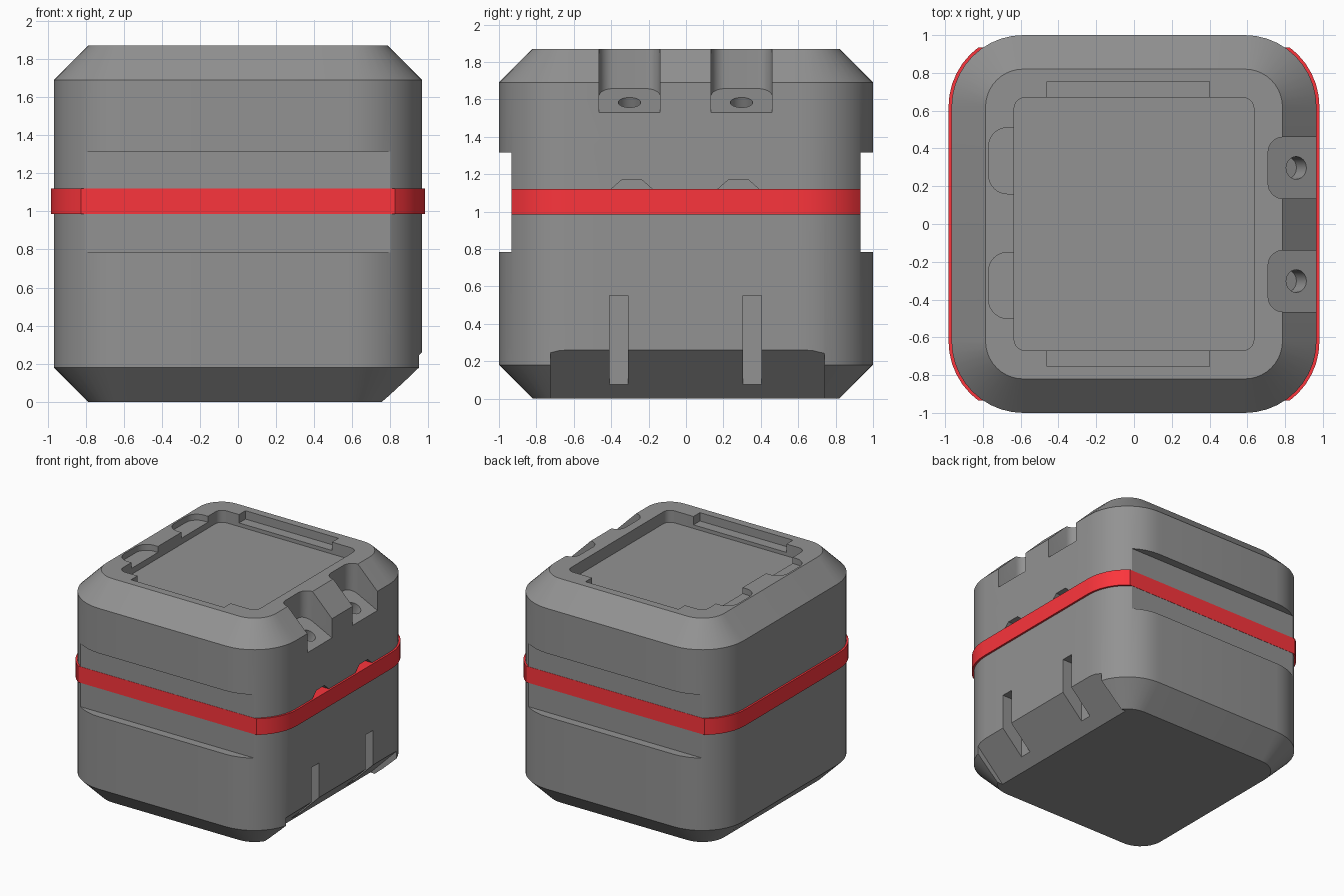
import bpy, bmesh
from math import sin, cos, pi, atan, radians
from mathutils import Matrix

if "Cube" in bpy.data.objects:
    bpy.data.objects.remove(bpy.data.objects["Cube"])


def rounded(x0, x1, y0, y1, r, seg=10):
    """Rounded rectangle outline, counter-clockwise."""
    pts = []
    for k, (cx, cy) in enumerate([(x1 - r, y1 - r), (x0 + r, y1 - r),
                                  (x0 + r, y0 + r), (x1 - r, y0 + r)]):
        for i in range(seg + 1):
            a = pi / 2 * (k + i / seg)
            pts.append((cx + r * cos(a), cy + r * sin(a)))
    return pts


def loft(name, rings):
    """Closed solid through a list of equal-length 3D rings."""
    bm = bmesh.new()
    vr = [[bm.verts.new(p) for p in ring] for ring in rings]
    n = len(vr[0])
    for a, b in zip(vr, vr[1:]):
        for i in range(n):
            bm.faces.new((a[i], a[(i + 1) % n], b[(i + 1) % n], b[i]))
    bm.faces.new(vr[0][::-1])
    bm.faces.new(vr[-1])
    bmesh.ops.recalc_face_normals(bm, faces=bm.faces)
    me = bpy.data.meshes.new(name)
    bm.to_mesh(me)
    bm.free()
    ob = bpy.data.objects.new(name, me)
    bpy.context.collection.objects.link(ob)
    return ob


def prism(name, pts, axis, a, b):
    """Extrude a 2D outline along x, y or z from a to b."""
    place = {'x': lambda u, v, w: (w, u, v),
             'y': lambda u, v, w: (u, w, v),
             'z': lambda u, v, w: (u, v, w)}[axis]
    return loft(name, [[place(u, v, w) for u, v in pts] for w in (a, b)])


def rect(x0, x1, y0, y1):
    return [(x0, y0), (x1, y0), (x1, y1), (x0, y1)]


def cut(ob, cutter):
    cutter.hide_render = True
    m = ob.modifiers.new("cut", 'BOOLEAN')
    m.operation = 'DIFFERENCE'
    m.solver = 'EXACT'
    m.object = cutter
    bpy.context.view_layer.objects.active = ob
    bpy.ops.object.modifier_apply(modifier=m.name)
    bpy.data.objects.remove(cutter, do_unlink=True)


def finish(ob, name, color):
    """One material and smooth shading with sharp edges."""
    mat = bpy.data.materials.new(name)
    mat.diffuse_color = (*color, 1)
    mat.use_nodes = True
    mat.node_tree.nodes["Principled BSDF"].inputs["Base Color"].default_value = mat.diffuse_color
    ob.data.materials.clear()
    ob.data.materials.append(mat)
    ob.data.polygons.foreach_set("material_index", [0] * len(ob.data.polygons))
    bpy.ops.object.select_all(action='DESELECT')
    ob.select_set(True)
    bpy.context.view_layer.objects.active = ob
    bpy.ops.object.shade_smooth_by_angle(angle=radians(25))


# Main body: rounded block with chamfered top and bottom
body = loft("body", [
    [(x, y, z) for x, y in rounded(-.966 + i, .966 - i, -1 + i, 1 - i, .38 - i)]
    for z, i in ((0, .18), (.18, 0), (1.69, 0), (1.87, .18))])

# Flat grooves across front and back
for s in (-1, 1):
    cut(body, prism("groove", rect(-1.2, 1.2, .785, 1.315), 'y', s * .932, s * 1.2))

# Sloped undercut at the lower right side, with two hinge slots
cut(body, prism("undercut", [(.655, -.05), (1.105, -.05), (1.105, .4)], 'y', -.725, .74))
for y in (-.36, .355):
    cut(body, prism("hinge_slot", rect(y - .05, y + .05, .03, .55), 'x', .78, 1.1))

# Top pocket with two long ledges and two finger ledges
cut(body, prism("pocket", rounded(-.635, .635, -.67, .67, .06, 6), 'z', 1.77, 2))
for s in (-1, 1):
    cut(body, prism("long_ledge", rect(-.46, .4, *sorted((s * .6, s * .755))),
                    'z', 1.80, 2.01))
for y in (.335, -.325):
    cut(body, prism("finger_ledge", rounded(-.77, -.5, y - .175, y + .175, .1, 8),
                    'z', 1.82, 2.02))

# Screw notches with sloped floors and screw holes on the upper right
slope = atan(.5)
for y in (-.302, .297):
    outline = rounded(.71, 1.3, y - .163, y + .163, .08, 8)
    cut(body, loft("screw_notch", [
        [(px, py, 1.53 + .5 * (.966 - px)) for px, py in outline],
        [(px, py, 2.03) for px, py in outline]]))
    ring = [(.06 * cos(2 * pi * i / 24), .06 * sin(2 * pi * i / 24)) for i in range(24)]
    hole = prism("screw_hole", ring, 'z', -.12, .05)
    hole.data.transform(Matrix.Translation((.86, y, 1.585)) @ Matrix.Rotation(slope, 4, 'Y'))
    cut(body, hole)

# Trapezoid notches above the band on the right side
for y in (-.29, .28):
    cut(body, prism("band_notch", [(y - .11, 1.05), (y + .11, 1.05), (y + .11, 1.12),
                                   (y + .053, 1.17), (y - .053, 1.17), (y - .11, 1.12)],
                    'x', .86, 1.2))
finish(body, "dark_grey", (.29, .29, .29))

# Red band, trimmed flush with the grooves
band = prism("band", rounded(-.982, .982, -1.014, 1.014, .394), 'z', .985, 1.12)
for s in (-1, 1):
    cut(band, prism("band_trim", rect(-1.2, 1.2, .8, 1.3), 'y', s * .934, s * 1.2))
finish(band, "red", (.97, .035, .045))
